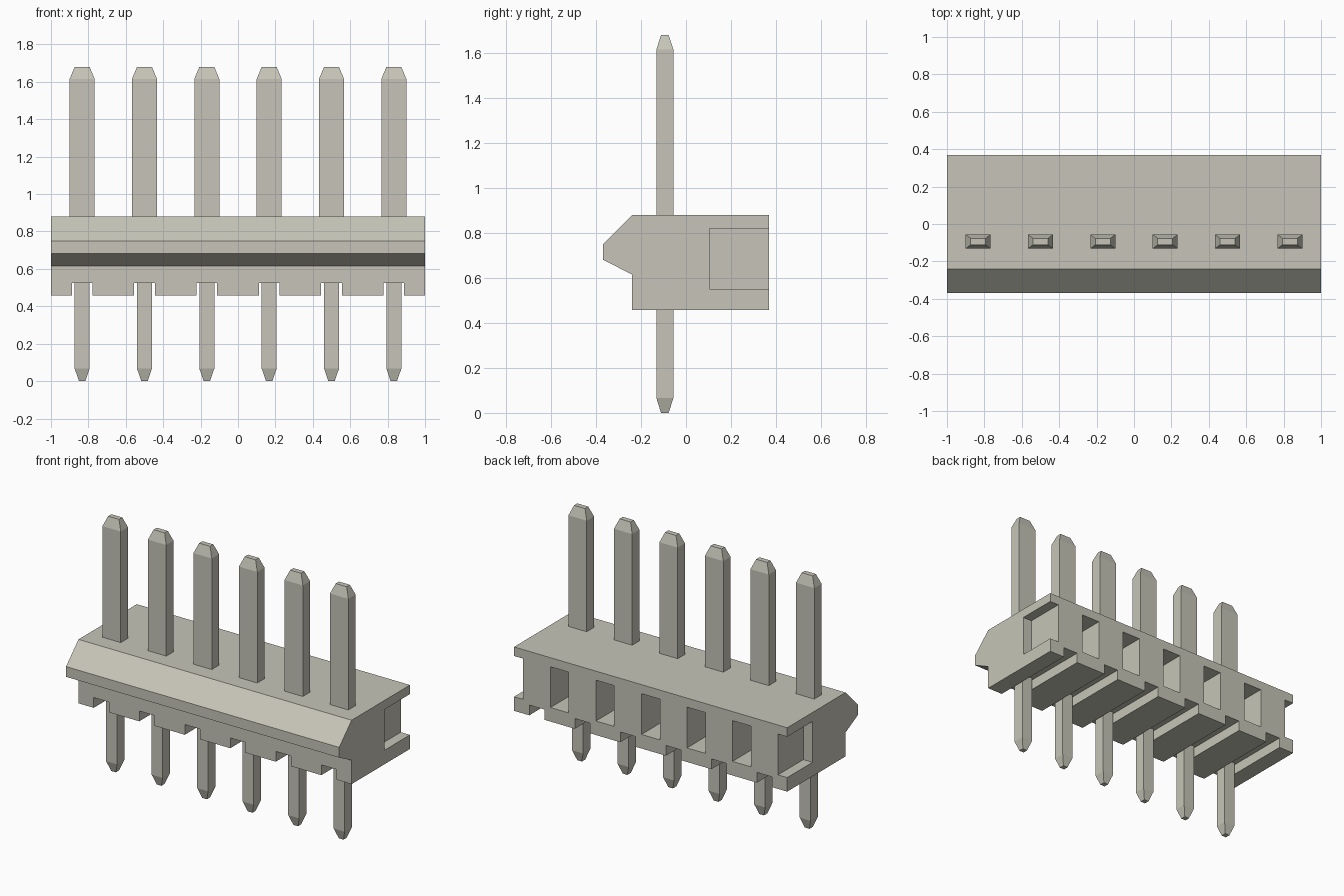
import bpy, bmesh
from mathutils import Matrix

cube = bpy.data.objects.get("Cube")
if cube:
    bpy.data.objects.remove(cube, do_unlink=True)

PITCH = 1 / 3
PIN_Y = -0.094

# Single warm grey colour
COLOUR = (0.57, 0.56, 0.48, 1)
grey = bpy.data.materials.new("warm_grey")
grey.use_nodes = True
grey.diffuse_color = COLOUR
grey.node_tree.nodes["Principled BSDF"].inputs["Base Color"].default_value = COLOUR


def make_object(name, bm):
    bmesh.ops.recalc_face_normals(bm, faces=bm.faces)
    mesh = bpy.data.meshes.new(name)
    bm.to_mesh(mesh)
    bm.free()
    mesh.materials.append(grey)
    obj = bpy.data.objects.new(name, mesh)
    bpy.context.collection.objects.link(obj)
    return obj


def loft(bm, rings):
    """Skin matching rings of points and cap both ends."""
    loops = [[bm.verts.new(p) for p in ring] for ring in rings]
    count = len(loops[0])
    for a, b in zip(loops, loops[1:]):
        for i in range(count):
            j = (i + 1) % count
            bm.faces.new((a[i], a[j], b[j], b[i]))
    bm.faces.new(loops[0][::-1])
    bm.faces.new(loops[-1])


def add_box(bm, low, high):
    size = [h - l for l, h in zip(low, high)]
    mid = [(h + l) / 2 for l, h in zip(low, high)]
    bmesh.ops.create_cube(bm, size=1, matrix=Matrix.Translation(mid) @ Matrix.Diagonal((*size, 1)))


# Housing: side profile with a ridge along the front
profile = [(-0.37, 0.75), (-0.24, 0.88), (0.37, 0.88), (0.37, 0.457),
           (-0.24, 0.457), (-0.24, 0.615), (-0.37, 0.682)]
bm = bmesh.new()
loft(bm, [[(x, y, z) for y, z in profile] for x in (-1, 1)])
housing = make_object("housing", bm)

# Cutters: slots under each pin, pockets in the back between pins and at the ends
pin_xs = [(i - 2.5) * PITCH for i in range(6)]
bm = bmesh.new()
for x in pin_xs:
    add_box(bm, (x - 0.055, -0.5, 0.3), (x + 0.055, 0.5, 0.525))
for i in range(-3, 4):
    x = i * PITCH
    add_box(bm, (x - 0.067, 0.105, 0.55), (x + 0.067, 0.5, 0.82))
cutter = make_object("housing_cutter", bm)
cutter.hide_render = True

cut = housing.modifiers.new("cut", 'BOOLEAN')
cut.operation = 'DIFFERENCE'
cut.solver = 'EXACT'
cut.object = cutter
bpy.context.view_layer.objects.active = housing
bpy.ops.object.modifier_apply(modifier=cut.name)
bpy.data.objects.remove(cutter, do_unlink=True)

# Pins: narrow tail, wide blade, both ends tapered (z, half width, half depth)
sections = [(0, 0.017, 0.017), (0.067, 0.04, 0.038), (0.65, 0.04, 0.038),
            (0.65, 0.067, 0.038), (1.615, 0.067, 0.038), (1.68, 0.04, 0.017)]
bm = bmesh.new()
loft(bm, [[(sx * w, sy * d, z) for sx, sy in ((-1, -1), (1, -1), (1, 1), (-1, 1))]
          for z, w, d in sections])
first = make_object("pin_1", bm)
for i, x in enumerate(pin_xs):
    pin = first
    if i:
        pin = bpy.data.objects.new(f"pin_{i + 1}", first.data)
        bpy.context.collection.objects.link(pin)
    pin.location = (x, PIN_Y, 0)
